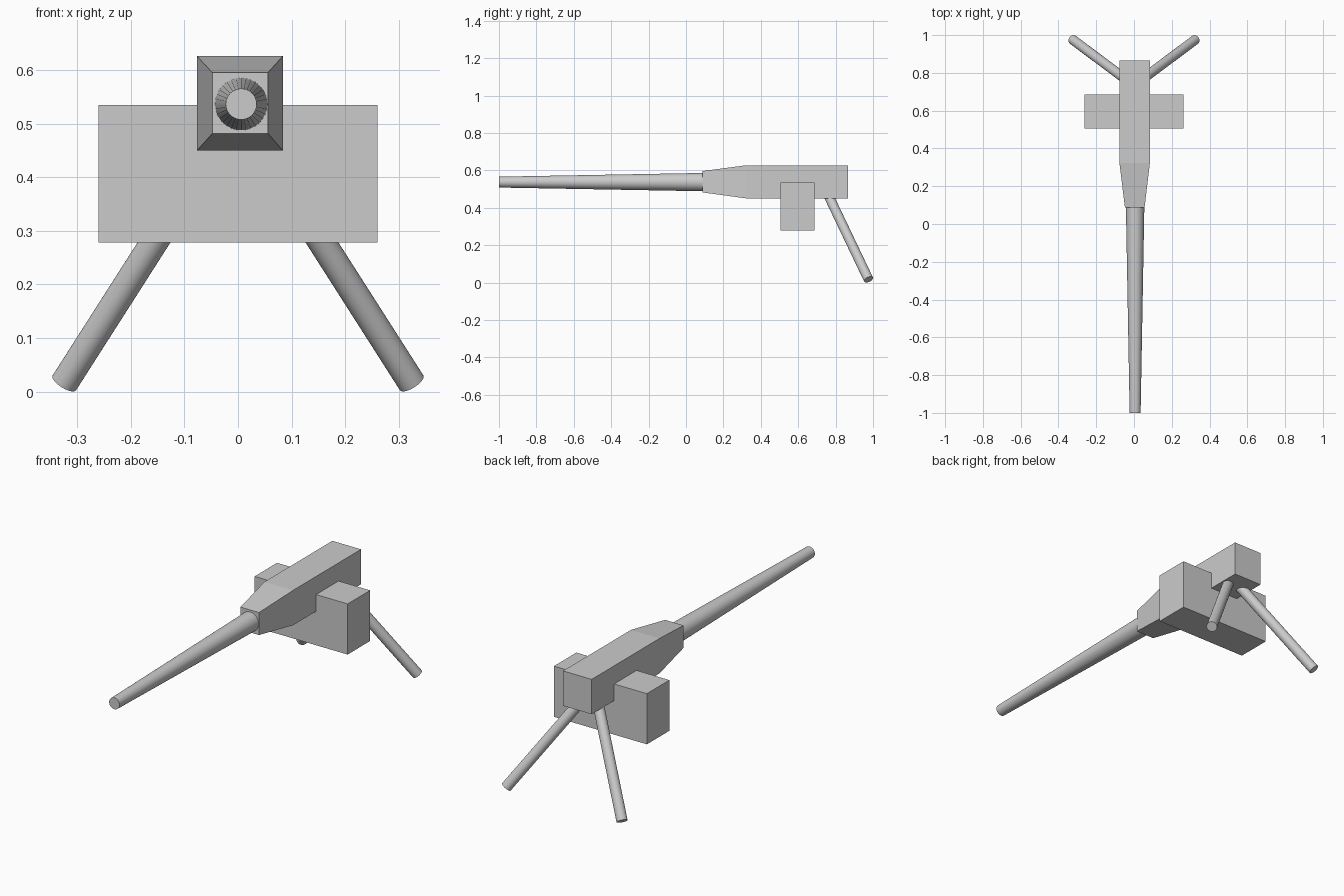
import bpy, bmesh
from mathutils import Vector

if "Cube" in bpy.data.objects:
    bpy.data.objects.remove(bpy.data.objects["Cube"])


def finish(name, bm):
    bmesh.ops.recalc_face_normals(bm, faces=bm.faces[:])
    mesh = bpy.data.meshes.new(name)
    bm.to_mesh(mesh)
    bm.free()
    obj = bpy.data.objects.new(name, mesh)
    bpy.context.scene.collection.objects.link(obj)
    return obj


def loft(name, sections):
    """Skin rectangular sections (y, x0, x1, z0, z1) and cap the ends."""
    bm = bmesh.new()
    rings = [[bm.verts.new(p) for p in ((x0, y, z0), (x1, y, z0), (x1, y, z1), (x0, y, z1))]
             for y, x0, x1, z0, z1 in sections]
    for a, b in zip(rings, rings[1:]):
        for i in range(4):
            j = (i + 1) % 4
            bm.faces.new((a[i], a[j], b[j], b[i]))
    bm.faces.new(rings[0])
    bm.faces.new(rings[-1])
    return finish(name, bm)


def rod(name, start, end, r_start, r_end, sides=32):
    """Capped round rod, tapered between two points."""
    start, end = Vector(start), Vector(end)
    axis = end - start
    bm = bmesh.new()
    bmesh.ops.create_cone(bm, cap_ends=True, segments=sides,
                          radius1=r_start, radius2=r_end, depth=axis.length)
    bmesh.ops.transform(bm, matrix=axis.to_track_quat('Z', 'Y').to_matrix().to_4x4(), verts=bm.verts)
    bmesh.ops.translate(bm, vec=(start + end) / 2, verts=bm.verts)
    obj = finish(name, bm)
    bpy.ops.object.select_all(action='DESELECT')
    obj.select_set(True)
    bpy.context.view_layer.objects.active = obj
    bpy.ops.object.shade_smooth_by_angle()
    return obj


# receiver body with tapered nose
loft("receiver", [(0.088, -0.048, 0.056, 0.482, 0.596),
                  (0.322, -0.077, 0.084, 0.45, 0.627),
                  (0.866, -0.077, 0.084, 0.45, 0.627)])

# cross box slung under the receiver
loft("ammo_box", [(0.506, -0.261, 0.261, 0.278, 0.535),
                  (0.686, -0.261, 0.261, 0.278, 0.535)])

# tapered barrel
rod("barrel", (0.006, 0.1, 0.537), (0.006, -1.0, 0.537), 0.049, 0.029)

# splayed rear legs
for side, s in (("left", -1), ("right", 1)):
    rod(side + "_leg", (s * 0.3245, 0.976, 0.0162), (s * 0.018, 0.747, 0.496), 0.026, 0.026)
